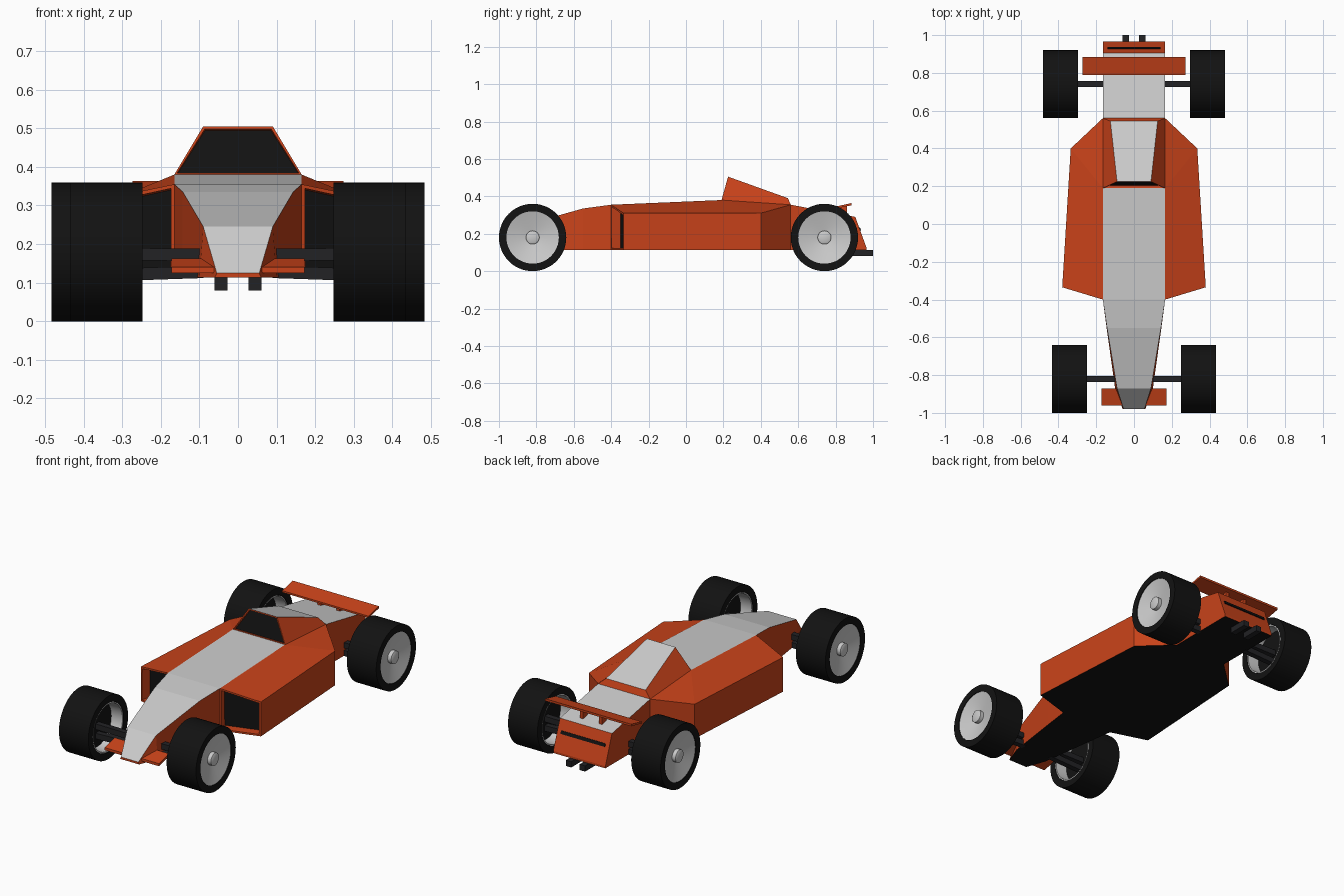
import bpy, bmesh, math
from mathutils import Vector, Matrix

if "Cube" in bpy.data.objects:
    bpy.data.objects.remove(bpy.data.objects["Cube"])


def material(name, col):
    m = bpy.data.materials.new(name)
    m.diffuse_color = (*col, 1)
    m.use_nodes = True
    m.node_tree.nodes["Principled BSDF"].inputs["Base Color"].default_value = m.diffuse_color
    return m


ORANGE = material("orange_paint", (0.58, 0.055, 0.01))
BLACK = material("black_rubber", (0.006, 0.006, 0.006))
DARK = material("dark_metal", (0.016, 0.016, 0.018))
MATS = [ORANGE, None, BLACK, DARK]      # 0 orange, 1 plain grey, 2 black, 3 dark
FLOOR = 0.113


def finish(name, bm, smooth=False):
    me = bpy.data.meshes.new(name)
    bm.to_mesh(me)
    bm.free()
    for m in MATS:
        me.materials.append(m)
    ob = bpy.data.objects.new(name, me)
    bpy.context.collection.objects.link(ob)
    if smooth:
        bpy.ops.object.select_all(action='DESELECT')
        ob.select_set(True)
        bpy.context.view_layer.objects.active = ob
        bpy.ops.object.shade_smooth_by_angle(angle=math.radians(30))
    return ob


def build(name, verts, faces, recess=None):
    """faces: (indices, material); recess: (face number, frame, depth)."""
    bm = bmesh.new()
    vs = [bm.verts.new(v) for v in verts]
    fs = []
    for idx, mat in faces:
        f = bm.faces.new([vs[i] for i in idx])
        f.material_index = mat
        fs.append(f)
    bmesh.ops.recalc_face_normals(bm, faces=bm.faces)
    if recess:
        n, frame, depth = recess
        bmesh.ops.inset_individual(bm, faces=[fs[n]], thickness=frame, depth=0)
        bmesh.ops.inset_individual(bm, faces=[fs[n]], thickness=0.001, depth=-depth)
        fs[n].material_index = 2
    return finish(name, bm)


def extrude_x(name, profile, x0, x1, mat):
    """Extrude a (y, z) outline from x0 to x1."""
    n = len(profile)
    verts = [(x, y, z) for x in (x0, x1) for y, z in profile]
    faces = [(range(n), mat), (range(n, 2 * n), mat)]
    faces += [((i, (i + 1) % n, n + (i + 1) % n, n + i), mat) for i in range(n)]
    return build(name, verts, faces)


def lathe(name, profile, centre, side, mat, closed=False):
    """Spin (radius, x offset) points round the wheel axis."""
    bm = bmesh.new()
    vs = [bm.verts.new((side * x, r, 0)) for r, x in profile]
    pairs = list(zip(vs, vs[1:])) + ([(vs[-1], vs[0])] if closed else [])
    edges = [bm.edges.new(p) for p in pairs]
    bmesh.ops.spin(bm, geom=vs + edges, cent=(0, 0, 0), axis=(1, 0, 0),
                   angle=math.tau, steps=48)
    bmesh.ops.remove_doubles(bm, verts=bm.verts, dist=1e-5)
    bmesh.ops.recalc_face_normals(bm, faces=bm.faces)
    for f in bm.faces:
        f.material_index = mat
    bmesh.ops.translate(bm, verts=bm.verts, vec=centre)
    return finish(name, bm, smooth=True)


# main hull: stations of y, top half width, bottom half width, top height
stations = [(-0.98, 0.055, 0.06, 0.125), (-0.87, 0.09, 0.10, 0.245),
            (-0.55, 0.143, 0.145, 0.335), (-0.40, 0.165, 0.165, 0.355),
            (0.19, 0.165, 0.165, 0.38), (0.56, 0.165, 0.165, 0.355),
            (0.905, 0.165, 0.165, 0.29), (0.965, 0.165, 0.165, 0.125)]
verts, faces = [], []
for y, t, b, z in stations:
    verts += [(-t, y, z), (t, y, z), (b, y, FLOOR), (-b, y, FLOOR)]
last = len(stations) - 2
for i in range(last + 1):
    a, c = 4 * i, 4 * i + 4
    faces.append(((a, a + 1, c + 1, c), 0 if i == last else 1))
    faces.append(((a + 2, a + 3, c + 3, c + 2), 2))
    if i not in (3, 4):                 # side pods cover these walls
        faces.append(((a + 1, a + 2, c + 2, c + 1), 0))
        faces.append(((a, c, c + 3, a + 3), 0))
faces += [((0, 1, 2, 3), 0), (tuple(range(c, c + 4)), 0)]
build("hull", verts, faces)

# side pods with recessed air inlets
for s, tag in ((-1, "left"), (1, "right")):
    xi, x1, x2 = 0.165 * s, 0.38 * s, 0.335 * s
    verts = [(xi, -0.40, 0.355), (xi, 0.19, 0.38), (xi, 0.56, 0.355),
             (x2, 0.40, 0.31), (x1, -0.335, 0.31),
             (xi, -0.40, FLOOR), (xi, 0.56, FLOOR),
             (x2, 0.40, FLOOR), (x1, -0.335, FLOOR)]
    build(tag + "_side_pod", verts,
          [((0, 4, 8, 5), 0), ((0, 1, 3, 4), 0), ((1, 2, 3), 0),
           ((4, 3, 7, 8), 0), ((3, 2, 6, 7), 0), ((5, 8, 7, 6), 2)],
          recess=(0, 0.014, 0.05))

# cockpit canopy with recessed windscreen
build("cockpit",
      [(-0.165, 0.19, 0.38), (0.165, 0.19, 0.38), (0.165, 0.56, 0.355), (-0.165, 0.56, 0.355),
       (-0.09, 0.225, 0.505), (0.09, 0.225, 0.505), (0.125, 0.545, 0.39), (-0.125, 0.545, 0.39)],
      [((0, 1, 5, 4), 0), ((4, 5, 6, 7), 1), ((1, 2, 6, 5), 0),
       ((0, 4, 7, 3), 0), ((2, 3, 7, 6), 0)],
      recess=(0, 0.008, 0.012))

# wings
extrude_x("front_wing", [(-0.96, 0.125), (-0.96, 0.14), (-0.87, 0.163), (-0.87, 0.148)],
          -0.172, 0.172, 0)
extrude_x("rear_wing", [(0.79, 0.333), (0.79, 0.343), (0.885, 0.364), (0.885, 0.352)],
          -0.273, 0.273, 0)

# slot in the tail panel
extrude_x("tail_slot", [(0.922, 0.232), (0.930, 0.235), (0.936, 0.218), (0.928, 0.215)],
          -0.14, 0.14, 2)

# wing struts and exhausts
for s, tag in ((-1, "left"), (1, "right")):
    extrude_x(tag + "_wing_strut", [(0.82, 0.29), (0.82, 0.345), (0.86, 0.354), (0.86, 0.29)],
              s * 0.05, s * 0.07, 0)
    extrude_x(tag + "_exhaust", [(0.89, 0.08), (0.89, 0.113), (1.0, 0.113), (1.0, 0.08)],
              s * 0.027, s * 0.061, 3)

# wheels and suspension arms
for end, yc, xin, xbody in (("front", -0.82, 0.248, 0.09), ("rear", 0.74, 0.297, 0.155)):
    xout = xin + 0.186
    for s, tag in ((-1, "left"), (1, "right")):
        name, c = f"{end}_{tag}_", (0, yc, 0.18)
        lathe(name + "tyre", [(0.14, xin), (0.18, xin), (0.18, xout), (0.14, xout)],
              c, s, 2, closed=True)
        lathe(name + "rim", [(0.139, xin + 0.002), (0.132, xin + 0.002), (0.128, xin + 0.07),
                             (0.128, xout - 0.03), (0.139, xout - 0.03)], c, s, 1)
        lathe(name + "hubcap", [(0.140, xout - 0.004), (0.134, xout - 0.006),
                                (0.036, xout - 0.028), (0.036, xout - 0.006),
                                (0.026, xout - 0.001), (0, xout - 0.001)], c, s, 1)
        lathe(name + "brake", [(0.128, xin + 0.07), (0, xin + 0.07)], c, s, 2)
        for level, za, zb in (("upper", 0.172, 0.174), ("lower", 0.128, 0.120)):
            xa, xb, h = s * xbody, s * (xin + 0.075), 0.016
            build(name + level + "_arm",
                  [(x, yc + dy, z + dz) for x, z in ((xa, za), (xb, zb))
                   for dy, dz in ((-h, -h), (h, -h), (h, h), (-h, h))],
                  [((0, 1, 2, 3), 3), ((4, 5, 6, 7), 3)] +
                  [((i, (i + 1) % 4, 4 + (i + 1) % 4, 4 + i), 3) for i in range(4)])
